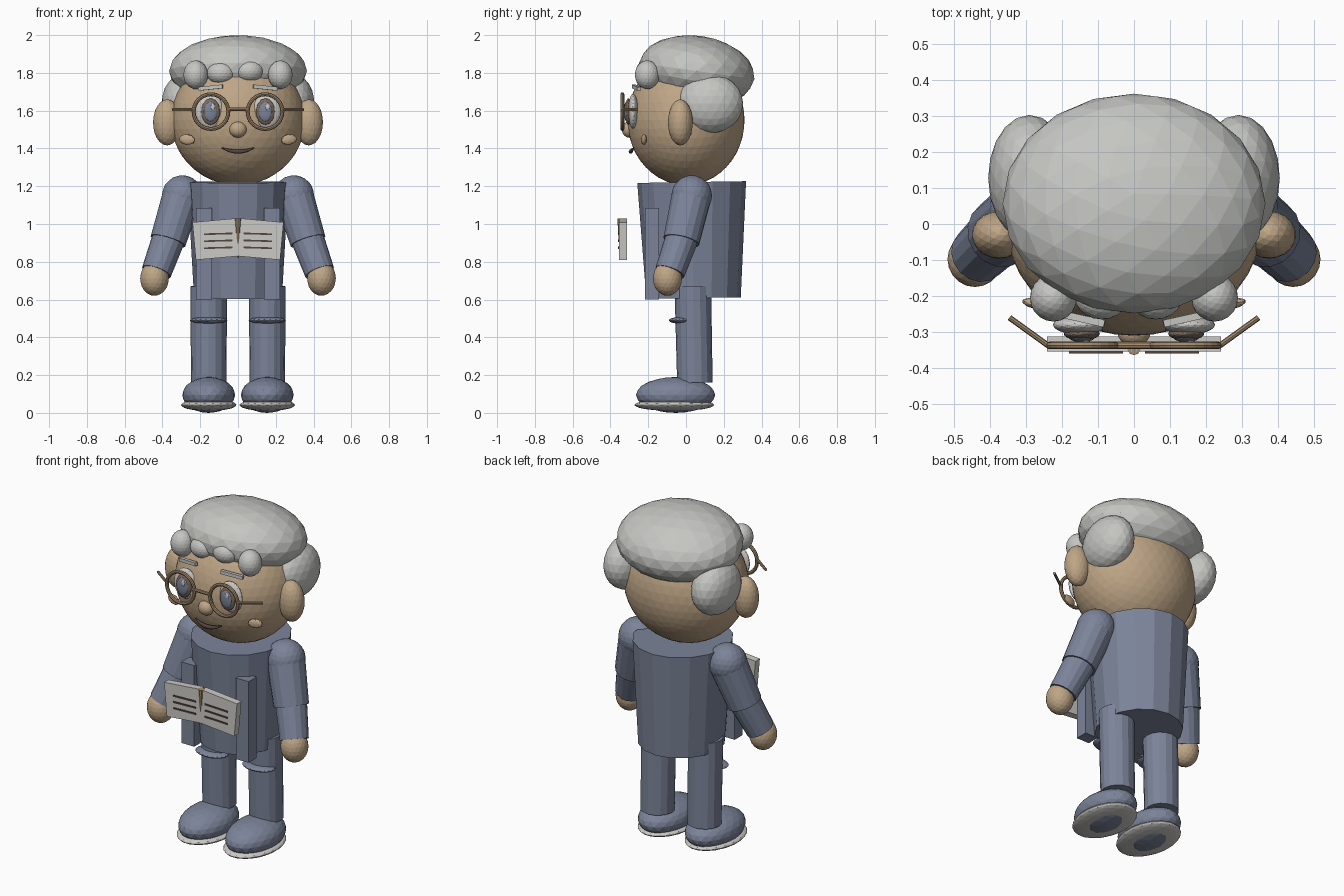
import bpy, math
from mathutils import Vector

cube = bpy.data.objects.get("Cube")
if cube:
    bpy.data.objects.remove(cube, do_unlink=True)


def material(name, r, g, b):
    m = bpy.data.materials.new(name)
    m.use_nodes = True
    m.diffuse_color = (r, g, b, 1)
    m.node_tree.nodes["Principled BSDF"].inputs["Base Color"].default_value = (r, g, b, 1)
    return m


SKIN = material("warm skin", 0.52, 0.38, 0.24)
HAIR = material("grey hair", 0.56, 0.56, 0.54)
CLOTH = material("slate cloth", 0.2, 0.23, 0.32)
WHITE = material("off white", 0.6, 0.59, 0.56)
FRAME = material("tan frame", 0.36, 0.25, 0.15)
IRIS = material("brown iris", 0.2, 0.14, 0.1)
DARK = material("dark brown", 0.09, 0.06, 0.05)


def finish(name, mat):
    ob = bpy.context.object
    ob.name = name
    ob.data.materials.append(mat)
    return ob


def ball(name, mat, loc, size, detail=3, rot=(0, 0, 0)):
    bpy.ops.mesh.primitive_ico_sphere_add(subdivisions=detail, radius=1, location=loc, rotation=rot)
    ob = finish(name, mat)
    ob.scale = size
    return ob


def box(name, mat, loc, size, rot=(0, 0, 0)):
    bpy.ops.mesh.primitive_cube_add(size=1, location=loc, rotation=rot)
    ob = finish(name, mat)
    ob.scale = size
    return ob


def limb(name, mat, a, b, r1, r2, sides=16):
    """Tapered cylinder running from point a to point b."""
    a, b = Vector(a), Vector(b)
    d = b - a
    bpy.ops.mesh.primitive_cone_add(vertices=sides, radius1=r1, radius2=r2, depth=d.length,
                                    location=(a + b) / 2)
    ob = finish(name, mat)
    ob.rotation_euler = d.to_track_quat("Z", "Y").to_euler()
    return ob


# Head and main hair
ball("head", SKIN, (0, 0, 1.55), (0.355, 0.31, 0.345), 4)
ball("hair_cap", HAIR, (0, 0.057, 1.81), (0.365, 0.308, 0.187), 3, (math.radians(-8), 0, 0))
ball("nose", SKIN, (0, -0.3, 1.5), (0.046, 0.04, 0.043))

# Coat body
coat = limb("coat", CLOTH, (0, 0.04, 0.608), (0, 0.03, 1.222), 0.25, 0.288)
coat.scale.x = 0.93

# Fringe curls in the middle
ball("curl_inner_right", HAIR, (-0.09, -0.2, 1.8), (0.075, 0.065, 0.061))
ball("curl_inner_left", HAIR, (0.06, -0.2, 1.81), (0.075, 0.065, 0.061))

# Mirrored parts
for side, s in (("left", 1), ("right", -1)):
    # Hair and ears
    ball("hair_side_" + side, HAIR, (s * 0.29, 0.128, 1.637), (0.115, 0.175, 0.157))
    ball("curl_outer_" + side, HAIR, (s * 0.224, -0.205, 1.79), (0.065, 0.066, 0.076))
    ball("ear_" + side, SKIN, (s * 0.375, -0.03, 1.538), (0.075, 0.066, 0.122))

    # Face
    ball("cheek_" + side, SKIN, (s * 0.27, -0.222, 1.447), (0.043, 0.015, 0.028), 2,
         (0, s * -0.15, s * 0.2))
    ball("eye_white_" + side, WHITE, (s * 0.15, -0.28, 1.597), (0.075, 0.027, 0.092))
    ball("iris_" + side, IRIS, (s * 0.145, -0.305, 1.595), (0.05, 0.018, 0.07))
    ball("pupil_" + side, CLOTH, (s * 0.145, -0.316, 1.595), (0.035, 0.012, 0.052))
    ball("eye_glint_" + side, WHITE, (s * 0.145 + 0.012, -0.327, 1.62), (0.011, 0.005, 0.018), 2)
    box("brow_" + side, HAIR, (s * 0.145, -0.263, 1.722), (0.13, 0.02, 0.02),
        (0, s * 0.1, s * 0.22))

    # Spectacles
    bpy.ops.mesh.primitive_torus_add(major_segments=24, minor_segments=8, major_radius=0.092,
                                     minor_radius=0.0105, location=(s * 0.143, -0.337, 1.595),
                                     rotation=(math.pi / 2, 0, 0))
    finish("lens_ring_" + side, FRAME)
    limb("temple_" + side, FRAME, (s * 0.235, -0.34, 1.605), (s * 0.346, -0.26, 1.605),
         0.008, 0.008, 8)

    # Arm
    shoulder, elbow, wrist = ((s * 0.295, 0.03, 1.15), (s * 0.37, -0.025, 0.91),
                              (s * 0.432, -0.085, 0.745))
    ball("shoulder_" + side, CLOTH, shoulder, (0.108, 0.108, 0.108))
    limb("upper_arm_" + side, CLOTH, shoulder, elbow, 0.106, 0.097)
    limb("cuff_" + side, CLOTH, (s * 0.365, -0.02, 0.93), wrist, 0.088, 0.08)
    ball("hand_" + side, SKIN, (s * 0.442, -0.098, 0.712), (0.076, 0.077, 0.092))

    # Coat front panel
    box("coat_panel_" + side, CLOTH, (s * 0.18, -0.18, 0.842), (0.085, 0.075, 0.485))

    # Leg and shoe
    limb("leg_" + side, CLOTH, (s * 0.155, 0.047, 0.16), (s * 0.155, 0.036, 0.67), 0.094, 0.097)
    ball("knee_fold_" + side, CLOTH, (s * 0.155, -0.025, 0.49), (0.1, 0.066, 0.018))
    ball("shoe_" + side, CLOTH, (s * 0.155, -0.055, 0.095), (0.14, 0.21, 0.095))
    ball("sole_" + side, WHITE, (s * 0.155, -0.062, 0.042), (0.147, 0.212, 0.032))

    # Open book page, tilted down to the outside
    tilt = s * 0.09
    page = box("page_" + side, WHITE, (s * 0.115, -0.333, 0.92), (0.235, 0.042, 0.2), (0, tilt, 0))
    for i in range(3):
        z = 0.948 - 0.037 * i
        box(f"text_line_{side}_{i}", DARK, (s * 0.105, -0.356, z), (0.15, 0.006, 0.009), (0, 0.03 * s, 0))

# Book spine and spectacle bridge
limb("book_spine", FRAME, (0, -0.345, 0.82), (0, -0.345, 1.03), 0.004, 0.019, 10)
limb("bridge", FRAME, (-0.055, -0.337, 1.607), (0.055, -0.337, 1.607), 0.01, 0.01, 8)

# Smile
curve = bpy.data.curves.new("smile", "CURVE")
curve.dimensions = "3D"
curve.bevel_depth = 0.012
curve.bevel_resolution = 1
spline = curve.splines.new("POLY")
steps = 8
spline.points.add(steps)
for i, p in enumerate(spline.points):
    t = 2 * i / steps - 1
    p.co = (0.085 * t, -0.292 + 0.015 * t * t, 1.383 + 0.02 * t * t, 1)
    p.radius = 1 - 0.75 * t * t
smile = bpy.data.objects.new("smile", curve)
bpy.context.collection.objects.link(smile)
curve.materials.append(DARK)
